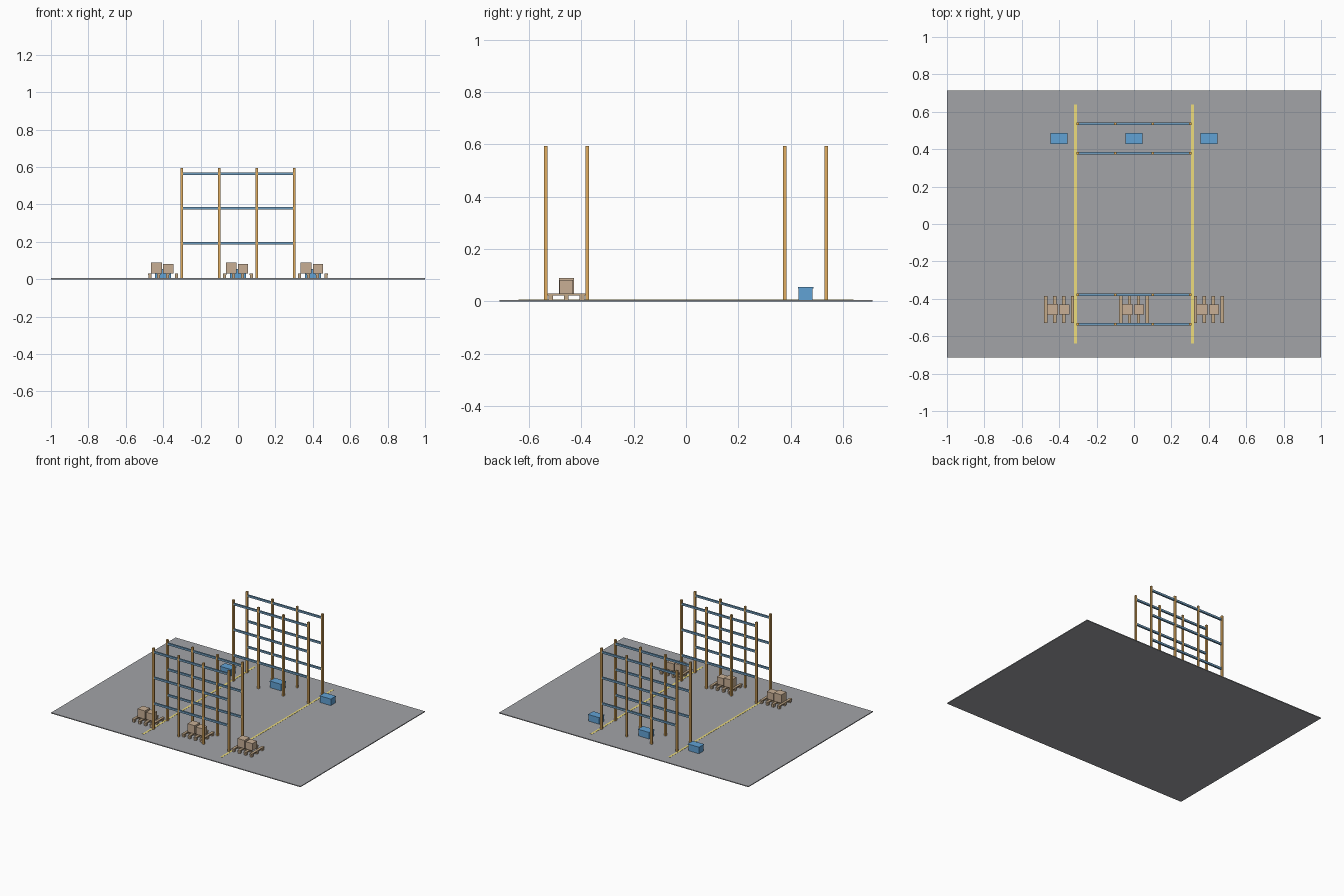
import bpy, bmesh
from mathutils import Vector

if "Cube" in bpy.data.objects:
    bpy.data.objects.remove(bpy.data.objects["Cube"])


def material(name, rgb):
    m = bpy.data.materials.new(name)
    m.diffuse_color = (*rgb, 1)
    m.use_nodes = True
    m.node_tree.nodes["Principled BSDF"].inputs["Base Color"].default_value = m.diffuse_color
    return m


CONCRETE = material("concrete", (0.36, 0.37, 0.39))
ORANGE = material("orange_steel", (0.75, 0.42, 0.12))
BLUE = material("blue_steel", (0.16, 0.34, 0.52))
YELLOW = material("yellow_paint", (0.85, 0.72, 0.2))
WOOD = material("pallet_wood", (0.55, 0.40, 0.25))
CARD = material("cardboard", (0.58, 0.43, 0.30))
PLASTIC = material("blue_plastic", (0.12, 0.36, 0.66))


def boxes(name, items, mat):
    """One object made of boxes, each given as (centre, size)."""
    bm = bmesh.new()
    for centre, size in items:
        verts = bmesh.ops.create_cube(bm, size=1)["verts"]
        bmesh.ops.scale(bm, vec=Vector(size), verts=verts)
        bmesh.ops.translate(bm, vec=Vector(centre), verts=verts)
    mesh = bpy.data.meshes.new(name)
    bm.to_mesh(mesh)
    bm.free()
    mesh.materials.append(mat)
    ob = bpy.data.objects.new(name, mesh)
    bpy.context.collection.objects.link(ob)
    return ob


FLOOR = 0.006
ROW_Y = 0.457      # distance of each storage row from the middle
BAYS = (-0.4, 0, 0.4)

# Floor slab and aisle markings
boxes("floor", [((0, 0, FLOOR / 2), (2, 1.426, FLOOR))], CONCRETE)
boxes("aisle_line", [((s * 0.313, 0, FLOOR + 0.0005), (0.014, 1.28, 0.001))
                     for s in (-1, 1)], YELLOW)

# Two racks, each with two rows of posts joined by three beam levels
POST_H = 0.594
for label, side in (("front", -1), ("back", 1)):
    rows = [side * ROW_Y + d for d in (-0.079, 0.079)]
    boxes(label + "_rack_posts",
          [((x, y, (POST_H + FLOOR) / 2), (0.0135, 0.0135, POST_H - FLOOR))
           for x in (-0.302, -0.1, 0.1, 0.302) for y in rows], ORANGE)
    boxes(label + "_rack_beams",
          [((0, y, z), (0.617, 0.0125, 0.014))
           for z in (0.193, 0.379, 0.565) for y in rows], BLUE)

for i, x in enumerate(BAYS, 1):
    # Pallet: four slats on blocks
    y = -ROW_Y
    slats = [x + k * 0.0475 for k in (-1.5, -0.5, 0.5, 1.5)]
    boxes(f"pallet_slats_{i}",
          [((sx, y, 0.026), (0.018, 0.146, 0.008)) for sx in slats], WOOD)
    boxes(f"pallet_blocks_{i}",
          [((sx, y + d, 0.014), (0.016, 0.018, 0.016))
           for sx in slats for d in (-0.06, 0, 0.06)], WOOD)
    # Cartons on the pallet
    boxes(f"large_carton_{i}", [((x - 0.036, y, 0.06), (0.058, 0.058, 0.06))], CARD)
    boxes(f"small_carton_{i}", [((x + 0.027, y, 0.056), (0.054, 0.052, 0.052))], CARD)
    # Plastic crate with lid in the back row
    boxes(f"crate_{i}", [((x, ROW_Y, 0.0275), (0.086, 0.054, 0.043))], PLASTIC)
    boxes(f"crate_lid_{i}", [((x, ROW_Y, 0.052), (0.091, 0.059, 0.006))], PLASTIC)
